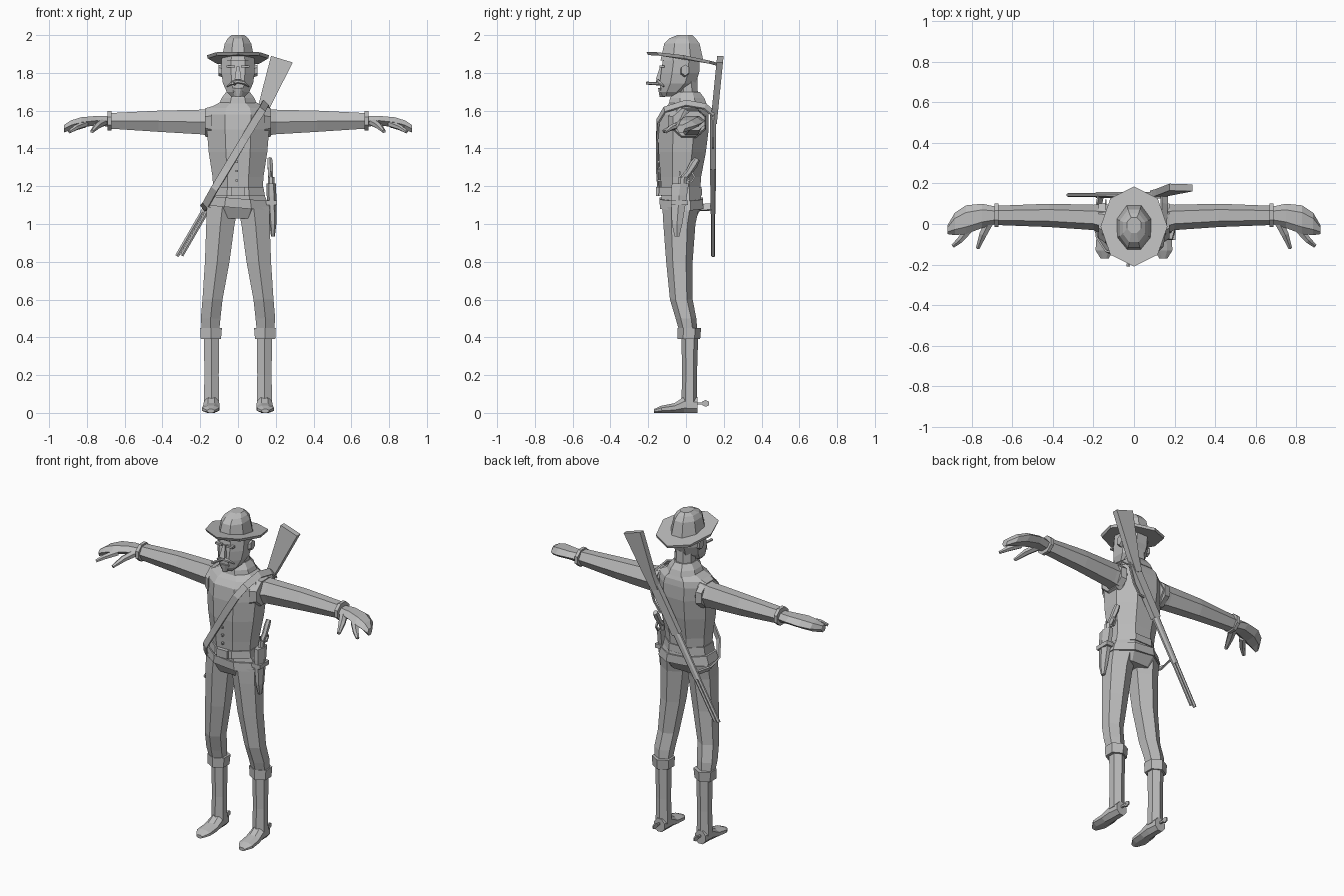
import bpy, bmesh, math
from mathutils import Vector

grey = bpy.data.materials.new("plain_grey")
grey.diffuse_color = (0.5, 0.5, 0.5, 1)


def finish(name, bm, mirror=False):
    bmesh.ops.recalc_face_normals(bm, faces=bm.faces)
    me = bpy.data.meshes.new(name)
    bm.to_mesh(me)
    bm.free()
    ob = bpy.data.objects.new(name, me)
    bpy.context.collection.objects.link(ob)
    me.materials.append(grey)
    if mirror:
        ob.modifiers.new("mirror", 'MIRROR')
    return ob


def polygon(n, turn):
    """Regular polygon stretched to fill the -1..1 box."""
    p = [(math.cos(turn + math.tau * i / n), math.sin(turn + math.tau * i / n)) for i in range(n)]
    mx, my = max(abs(a) for a, _ in p), max(abs(b) for _, b in p)
    return [(a / mx, b / my) for a, b in p]


def skin(bm, rings):
    rows = [[bm.verts.new(c) for c in r] for r in rings]
    n = len(rows[0])
    for r, s in zip(rows, rows[1:]):
        for i in range(n):
            bm.faces.new((r[i], r[(i + 1) % n], s[(i + 1) % n], s[i]))
    bm.faces.new(rows[0])
    bm.faces.new(rows[-1])


def loft(name, axis, sections, n=8, turn=math.pi / 8, mirror=False, shear=None):
    """Sections are (position, a0, a1, b0, b1) across the given axis."""
    bm = bmesh.new()
    rings = []
    for pos, a0, a1, b0, b1 in sections:
        ring = []
        for u, v in polygon(n, turn):
            a = (a0 + a1) / 2 + u * (a1 - a0) / 2
            b = (b0 + b1) / 2 + v * (b1 - b0) / 2
            ring.append({'X': (pos, a, b), 'Y': (a, pos, b), 'Z': (a, b, pos)}[axis])
        rings.append(ring)
    skin(bm, rings)
    if shear:
        for v in bm.verts:
            v.co.z += shear(v.co)
    return finish(name, bm, mirror)


def box(name, x0, x1, y0, y1, z0, z1, mirror=False):
    return loft(name, 'Z', [(z0, x0, x1, y0, y1), (z1, x0, x1, y0, y1)], 4, math.pi / 4, mirror)


def tube(name, pts, widths, heights=None, n=6, up=(0, 0, 1), mirror=False):
    """Sweep along points; `up` is a vector or a function of the point."""
    pts = [Vector(p) for p in pts]
    heights = heights or widths
    bm = bmesh.new()
    rings = []
    for i, p in enumerate(pts):
        d = (pts[min(i + 1, len(pts) - 1)] - pts[max(i - 1, 0)]).normalized()
        ref = Vector(up(p)) if callable(up) else Vector(up)
        side = d.cross(ref).normalized()
        top = side.cross(d)
        rings.append([p + side * u * widths[i] + top * v * heights[i]
                      for u, v in polygon(n, math.pi / n)])
    skin(bm, rings)
    return finish(name, bm, mirror)


HEX = math.pi / 2

# Legs, boots and spurs
loft("trouser_legs", 'Z', [(1.09, 0.0, .165, -.125, .07), (1.0, .018, .168, -.12, .05),
     (.8, .045, .175, -.105, .035), (.6, .082, .188, -.085, .035),
     (.5, .093, .197, -.055, .055), (.43, .10, .19, -.035, .06)], 6, HEX, True)
loft("boot_shafts", 'Z', [(.42, .10, .18, -.025, .065), (.2, .102, .178, -.02, .058),
     (.05, .10, .18, -.025, .06)], 6, HEX, True)
loft("boot_cuffs", 'Z', [(.39, .09, .197, -.045, .075), (.45, .085, .2, -.045, .08)], 6, HEX, True)
loft("boot_feet", 'Y', [(.06, .105, .175, 0, .08), (-.01, .10, .18, 0, .085),
     (-.06, .098, .185, 0, .052), (-.13, .10, .19, 0, .038), (-.17, .125, .165, 0, .02)],
     8, math.pi / 8, True)
tube("spur_arms", [(.14, .05, .05), (.14, .10, .05)], [.006, .005], n=4, mirror=True)
loft("spur_rowels", 'X', [(.136, .085, .122, .032, .068), (.144, .085, .122, .032, .068)],
     6, HEX, True)

# Hips and torso
loft("hips", 'Z', [(1.03, -.13, .13, -.10, .05), (1.09, -.165, .165, -.13, .085),
     (1.18, -.13, .13, -.13, .075)])
loft("torso", 'Z', [(1.17, -.13, .13, -.13, .075), (1.25, -.135, .135, -.135, .08),
     (1.38, -.155, .155, -.145, .105), (1.5, -.165, .165, -.145, .12),
     (1.58, -.167, .167, -.135, .12), (1.615, -.15, .15, -.11, .115),
     (1.65, -.085, .085, -.08, .10)])
loft("waist_belt", 'Z', [(1.15, -.142, .142, -.145, .085), (1.195, -.135, .135, -.142, .083)])
loft("gun_belt", 'Z', [(1.085, -.172, .172, -.138, .092), (1.135, -.157, .157, -.14, .09)],
     shear=lambda c: -.08 * c.x)
box("belt_buckle", -.035, .035, -.158, -.14, 1.148, 1.197)
for i, z in enumerate((1.23, 1.28, 1.33, 1.38)):
    box("vest_button_%d" % i, -.012, 0, -.150, -.135, z - .006, z + .006)
loft("collar", 'Z', [(1.635, -.10, .10, -.09, .11), (1.667, -.087, .087, -.085, .097),
     (1.70, -.062, .062, -.06, .072)])

# Arms and hands
loft("armhole_rims", 'X', [(.14, -.095, .105, 1.45, 1.622), (.176, -.07, .10, 1.465, 1.612)], mirror=True)
loft("sleeves", 'X', [(.13, -.06, .10, 1.465, 1.612), (.2, -.03, .095, 1.475, 1.605),
     (.42, -.015, .10, 1.488, 1.60), (.68, -.005, .09, 1.505, 1.587)], 6, 0, True)
loft("sleeve_cuffs", 'X', [(.67, -.015, .10, 1.495, 1.597), (.69, -.015, .10, 1.495, 1.597)], mirror=True)
loft("hands", 'X', [(.68, 0, .085, 1.515, 1.572), (.75, -.02, .10, 1.522, 1.572),
     (.83, -.05, .092, 1.512, 1.565), (.885, -.055, .055, 1.498, 1.548),
     (.92, -.05, -.005, 1.485, 1.525)], 6, 0, True)
tube("thumbs", [(.71, .02, 1.54), (.745, -.05, 1.52), (.772, -.12, 1.49)],
     [.022, .018, .009], mirror=True)
tube("index_fingers", [(.81, -.02, 1.53), (.86, -.08, 1.51), (.893, -.108, 1.488)],
     [.02, .015, .009], mirror=True)

# Head and face
loft("neck", 'Z', [(1.62, -.06, .06, -.045, .065), (1.77, -.055, .055, -.045, .06)])
loft("head", 'Z', [(1.675, -.035, .035, -.125, -.06), (1.70, -.06, .06, -.138, -.01),
     (1.745, -.08, .08, -.138, .05), (1.80, -.088, .088, -.133, .07),
     (1.87, -.088, .088, -.122, .073), (1.93, -.06, .06, -.09, .05)])
loft("nose", 'Z', [(1.765, -.018, .018, -.16, -.12), (1.835, -.008, .008, -.137, -.12)], 4, math.pi / 4)
tube("moustache", [(-.058, -.118, 1.728), (-.03, -.14, 1.748), (0, -.147, 1.755),
     (.03, -.14, 1.748), (.058, -.118, 1.728)], [.004, .01, .011, .01, .004])
loft("goatee", 'Z', [(1.672, -.015, .015, -.14, -.11), (1.72, -.035, .035, -.148, -.11)])
tube("cigar", [(-.015, -.12, 1.74), (-.03, -.21, 1.746)], [.008, .008])
box("brows", .015, .06, -.139, -.115, 1.828, 1.84, True)
loft("ears", 'X', [(.08, -.03, .012, 1.775, 1.835), (.104, -.024, .016, 1.785, 1.845)], 6, HEX, True)

# Hat, tilted up at the front
tilt = lambda c: -.16 * c.y + .5 * c.x ** 2
loft("hat_brim", 'Z', [(1.862, -.16, .16, -.20, .18), (1.878, -.165, .165, -.21, .185)], 8, 0, shear=tilt)
loft("hat_crown", 'Z', [(1.865, -.088, .088, -.135, .092), (1.955, -.07, .07, -.115, .072),
     (1.982, -.055, .055, -.09, .052), (2.0, -.034, .034, -.045, .033)])

# Rifle across the back: outline pieces in the x-z plane plus tubes
axis = Vector((.462, 0, .798)).normalized()
down = Vector((axis.z, 0, -axis.x))
muzzle = Vector((-.315, .143, .825))


def along(t, off=0.0, dy=0.0):
    return muzzle + axis * t + down * off + Vector((0, dy, 0))


bm = bmesh.new()
outline = [(.175, 1.89), (.29, 1.855), (.168, 1.615), (.12, 1.53), (.08, 1.55), (.108, 1.63)]
skin(bm, [[(x, .143 + side * .017 + .1 * max(0, z - 1.5), z) for x, z in outline] for side in (-1, 1)])
finish("rifle_stock", bm)
Y = (0, 1, 0)
tube("rifle_receiver", [along(.55), along(.88)], [.026, .026], [.016, .016], 4, Y)
tube("rifle_forend", [along(.27), along(.55)], [.021, .024], [.014, .015], 8, Y)
tube("rifle_barrel", [along(0, -.01), along(.6, -.01)], [.01, .01], n=6, up=Y)
tube("rifle_magazine", [along(.015, .011), along(.6, .011)], [.009, .009], n=6, up=Y)
tube("rifle_lever", [along(.68, .02), along(.70, .05), along(.77, .055), along(.86, .035),
     along(.88, .02)], [.005] * 5, n=4, up=Y)
box("rifle_sight", muzzle.x + .0, muzzle.x + .008, .14, .146, .845, .865)

# Sling running over the shoulder and across the chest
tube("rifle_sling", [(.15, .15, 1.58), (.15, .10, 1.622), (.145, .0, 1.64), (.128, -.112, 1.605),
     (.09, -.148, 1.545), (.033, -.153, 1.45), (-.056, -.15, 1.30), (-.125, -.14, 1.185),
     (-.172, -.07, 1.10), (-.185, .03, 1.085), (-.165, .14, 1.09)],
     [.02] * 11, [.005] * 11, 4, lambda p: (p.x, p.y, (p.z - 1.35) * .5))

# Holster and revolver on the hip
loft("holster", 'Z', [(.935, .175, .195, -.06, -.035), (1.0, .165, .203, -.075, -.02),
     (1.15, .152, .203, -.078, .005), (1.215, .152, .20, -.075, .015)], 6, 0)
box("holster_loop", .14, .206, -.08, .01, 1.10, 1.125)
loft("revolver_cylinder", 'Z', [(1.20, .158, .192, -.045, .0), (1.25, .158, .192, -.04, .005)])
tube("revolver_grip", [(.173, -.02, 1.235), (.172, .015, 1.275), (.17, .04, 1.315), (.168, .06, 1.345)],
     [.012, .013, .014, .012], [.018, .018, .022, .016], 6, (0, -1, 1))
tube("revolver_hammer", [(.173, -.025, 1.24), (.173, -.035, 1.28)], [.005, .004], n=4, up=Y)
tube("revolver_guard", [(.173, .0, 1.235), (.173, .03, 1.225), (.173, .045, 1.25), (.173, .03, 1.275)],
     [.005] * 4, n=4, up=(1, 0, 0))
